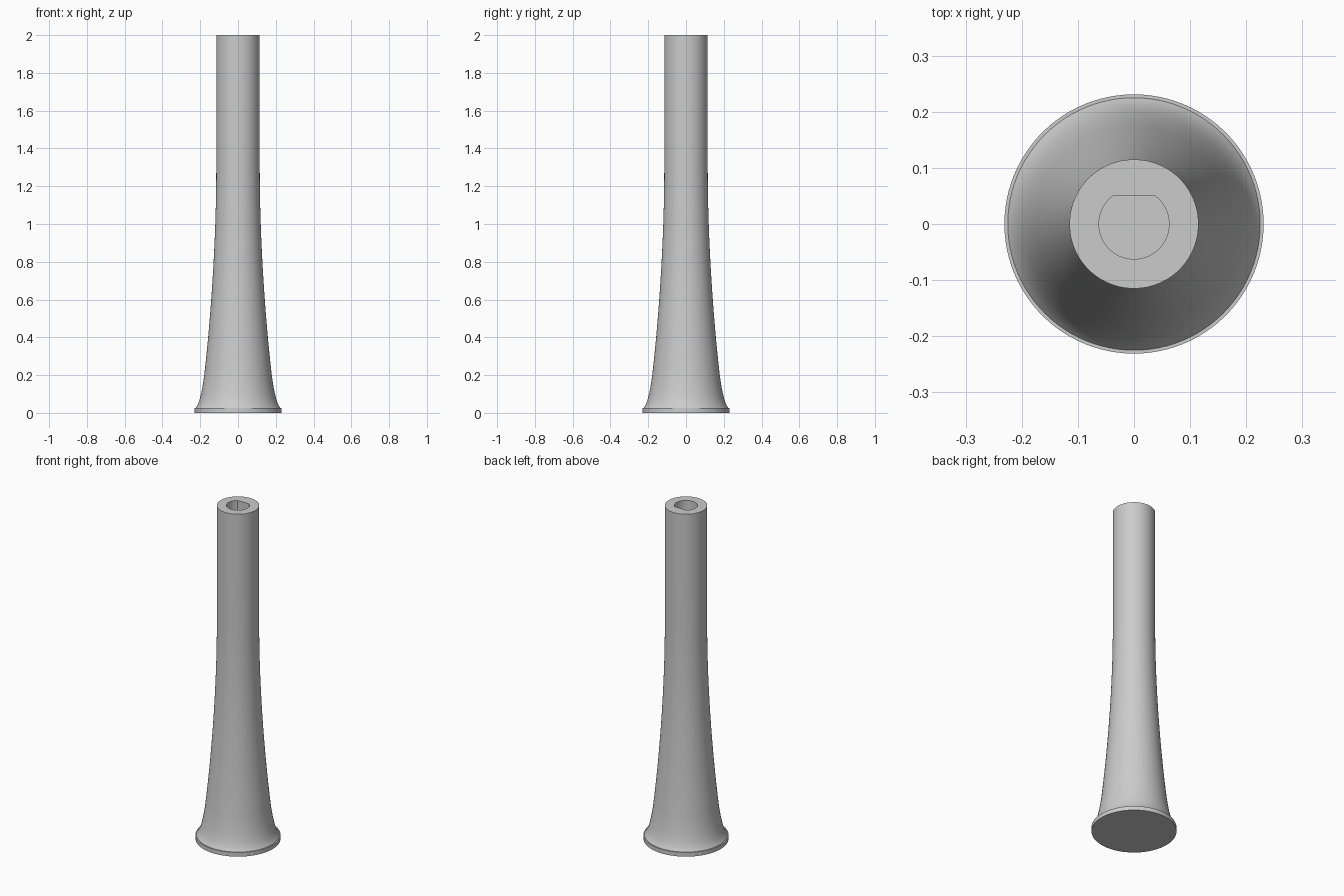
import bpy, bmesh, math
from mathutils import Vector
from mathutils.geometry import interpolate_bezier

cube = bpy.data.objects.get("Cube")
if cube:
    bpy.data.objects.remove(cube, do_unlink=True)

SEGMENTS = 96
HEIGHT = 2.0
BORE_RADIUS, BORE_FLAT, BORE_DEPTH = 0.0625, 0.0496, 0.3

grey = bpy.data.materials.new("light_grey")
grey.use_nodes = True
colour = (0.6, 0.6, 0.6, 1.0)
grey.diffuse_color = colour
grey.node_tree.nodes["Principled BSDF"].inputs["Base Color"].default_value = colour


def round_radius(radius):
    return lambda angle: radius


def bore_radius(angle):
    """Circle cut by a flat on its back side."""
    s = math.sin(angle)
    return min(BORE_RADIUS, BORE_FLAT / s) if s > 0 else BORE_RADIUS


def bezier(points, steps):
    return interpolate_bezier(*[Vector((r, z, 0)) for r, z in points], steps)


# Flared side: tight curve above the rim, then a long taper
flare = bezier([(0.225, 0.025), (0.205, 0.05), (0.193, 0.1), (0.18, 0.19)], 12)
flare += bezier([(0.18, 0.19), (0.162, 0.34), (0.115, 0.8), (0.115, 1.3)], 20)[1:]

# Ring list from the base, up the outside, over the top and down the bore
profile = [(0.231, 0), (0.231, 0.025)] + [(p.x, p.y) for p in flare] + [(0.115, HEIGHT)]
rings = [(round_radius(r), z) for r, z in profile]
rings += [(bore_radius, HEIGHT), (bore_radius, HEIGHT - BORE_DEPTH)]

bm = bmesh.new()
loops = []
for radius_at, z in rings:
    loop = []
    for i in range(SEGMENTS):
        a = math.tau * i / SEGMENTS
        r = radius_at(a)
        loop.append(bm.verts.new((r * math.cos(a), r * math.sin(a), z)))
    loops.append(loop)
for low, high in zip(loops, loops[1:]):
    for i in range(SEGMENTS):
        j = (i + 1) % SEGMENTS
        bm.faces.new((low[i], low[j], high[j], high[i]))

# Closed base and bore floor
bm.faces.new(loops[0][::-1])
bm.faces.new(loops[-1])
bmesh.ops.recalc_face_normals(bm, faces=bm.faces)

mesh = bpy.data.meshes.new("flared_handle")
bm.to_mesh(mesh)
bm.free()
mesh.materials.append(grey)
handle = bpy.data.objects.new("flared_handle", mesh)
bpy.context.collection.objects.link(handle)

# Smooth sides with crisp rim, top and bore edges
bpy.ops.object.select_all(action="DESELECT")
handle.select_set(True)
bpy.context.view_layer.objects.active = handle
bpy.ops.object.shade_smooth_by_angle(angle=math.radians(30))
